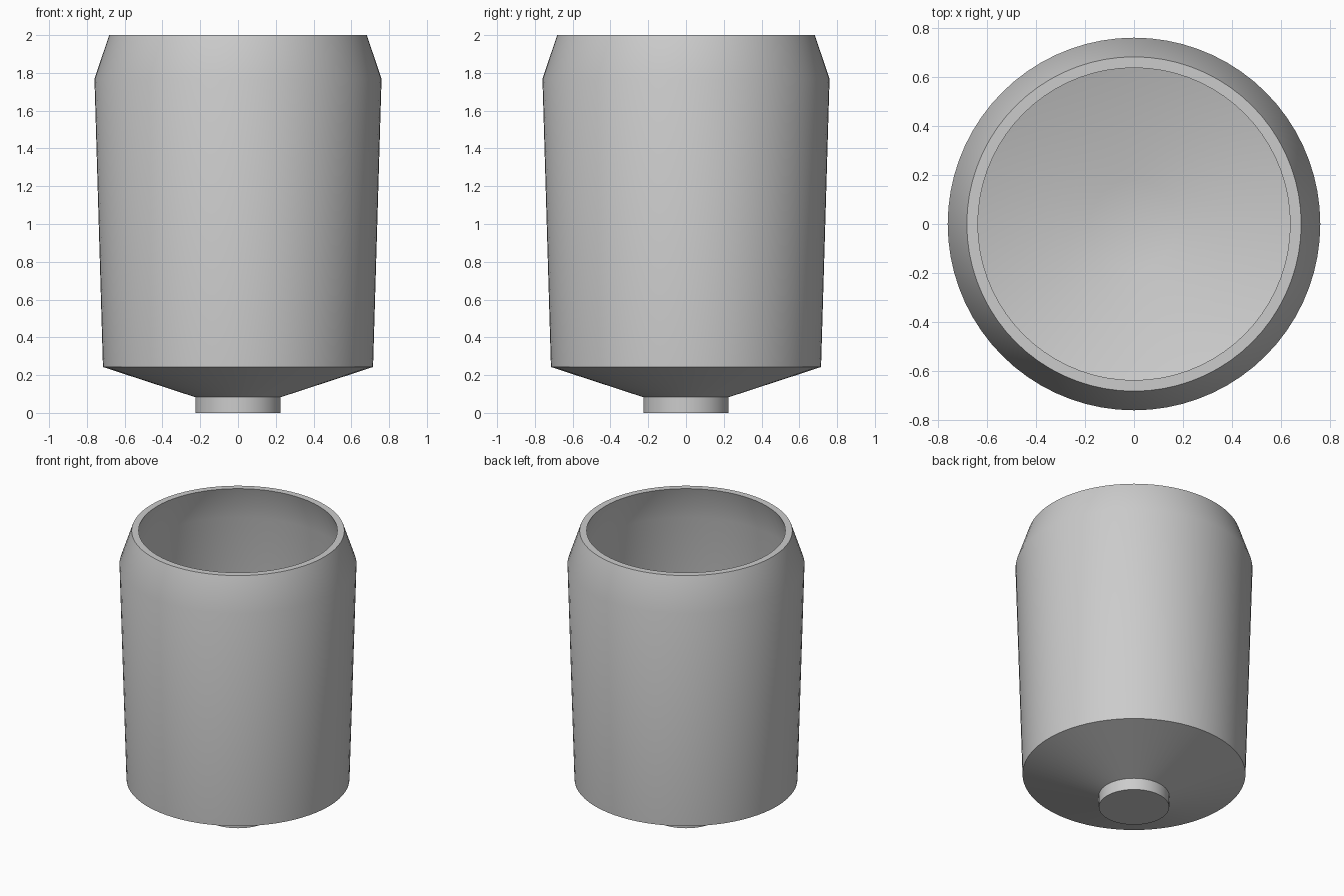
import bpy, bmesh, math

SEGMENTS = 72

cube = bpy.data.objects.get("Cube")
if cube:
    bpy.data.objects.remove(cube, do_unlink=True)

# Single plain grey
grey = bpy.data.materials.new("plain grey")
grey.use_nodes = True
colour = (0.6, 0.6, 0.6, 1.0)
grey.diffuse_color = colour
grey.node_tree.nodes["Principled BSDF"].inputs["Base Color"].default_value = colour


def lathe(name, profile):
    """Revolve (radius, height) points around z and cap both ends."""
    bm = bmesh.new()
    rings = []
    for r, z in profile:
        rings.append([bm.verts.new((r * math.cos(a), r * math.sin(a), z))
                      for a in (2 * math.pi * i / SEGMENTS for i in range(SEGMENTS))])
    for low, high in zip(rings, rings[1:]):
        for i in range(SEGMENTS):
            j = (i + 1) % SEGMENTS
            bm.faces.new((low[i], low[j], high[j], high[i]))
    bm.faces.new(rings[0][::-1])
    bm.faces.new(rings[-1])
    bmesh.ops.recalc_face_normals(bm, faces=bm.faces)
    mesh = bpy.data.meshes.new(name)
    bm.to_mesh(mesh)
    bm.free()
    mesh.materials.append(grey)
    obj = bpy.data.objects.new(name, mesh)
    bpy.context.collection.objects.link(obj)
    bpy.ops.object.select_all(action="DESELECT")
    obj.select_set(True)
    bpy.context.view_layer.objects.active = obj
    bpy.ops.object.shade_smooth_by_angle(angle=math.radians(30))
    return obj


lathe("cup_body", [
    (0.226, 0.0), (0.226, 0.083),    # round foot
    (0.715, 0.243),                  # conical underside
    (0.76, 1.768), (0.682, 2.0),     # outer wall and shoulder
    (0.637, 2.0),                    # flat rim
    (0.715, 1.76), (0.67, 0.277),    # inner wall
    (0.18, 0.125),                   # sloping floor, flat in the middle
])
